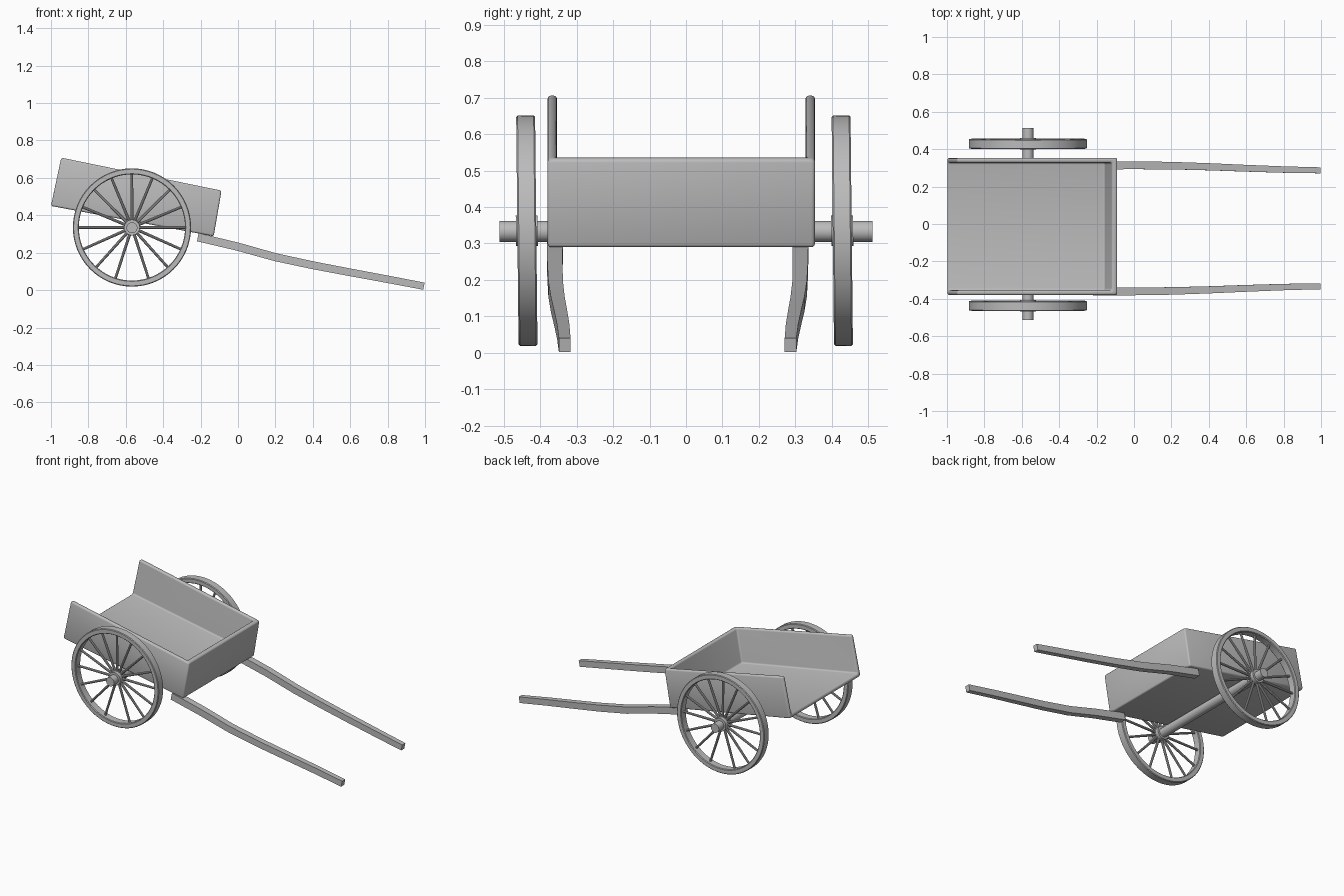
import bpy, bmesh, math
from mathutils import Vector, Matrix

if "Cube" in bpy.data.objects:
    bpy.data.objects.remove(bpy.data.objects["Cube"])

wood = bpy.data.materials.new("grey wood")
wood.diffuse_color = (0.5, 0.5, 0.5, 1)
wood.use_nodes = True
wood.node_tree.nodes["Principled BSDF"].inputs["Base Color"].default_value = wood.diffuse_color


def finish(bm, name, angle=35):
    bmesh.ops.recalc_face_normals(bm, faces=bm.faces)
    me = bpy.data.meshes.new(name)
    bm.to_mesh(me)
    bm.free()
    me.materials.append(wood)
    ob = bpy.data.objects.new(name, me)
    bpy.context.collection.objects.link(ob)
    bpy.ops.object.select_all(action='DESELECT')
    bpy.context.view_layer.objects.active = ob
    ob.select_set(True)
    bpy.ops.object.shade_smooth_by_angle(angle=math.radians(angle))
    return ob


def rod(bm, a, b, r1, r2, n=10):
    a, b = Vector(a), Vector(b)
    d = b - a
    m = Matrix.Translation((a + b) / 2) @ d.to_track_quat('Z', 'Y').to_matrix().to_4x4()
    bmesh.ops.create_cone(bm, cap_ends=True, segments=n, radius1=r1, radius2=r2,
                          depth=d.length, matrix=m)


# tray: tilted box open at the top and back, corners in order
# back bottom, front bottom, front top, back top
outer = [(-1.0, 0.45), (-0.13, 0.288), (-0.088, 0.532), (-0.945, 0.708)]
inner = [(-0.995, 0.475), (-0.156, 0.319), (-0.118, 0.538), (-0.945, 0.708)]
bm = bmesh.new()
L = [bm.verts.new((x, -0.380, z)) for x, z in outer]
R = [bm.verts.new((x, 0.354, z)) for x, z in outer]
l = [bm.verts.new((x, -0.354, z)) for x, z in inner]
r = [bm.verts.new((x, 0.328, z)) for x, z in inner]
for f in (L, R, l, r,
          (L[0], R[0], R[1], L[1]), (L[1], R[1], R[2], L[2]),
          (l[0], r[0], r[1], l[1]), (l[1], r[1], r[2], l[2]),
          (L[3], L[2], l[2], l[3]), (R[3], R[2], r[2], r[3]), (L[2], R[2], r[2], l[2]),
          (L[0], L[3], l[3], l[0]), (R[0], R[3], r[3], r[0]), (L[0], R[0], r[0], l[0])):
    bm.faces.new(f)
bmesh.ops.recalc_face_normals(bm, faces=bm.faces)
bmesh.ops.bevel(bm, geom=bm.edges[:], offset=0.01, segments=3, profile=0.5,
                affect='EDGES', clamp_overlap=True)
finish(bm, "cart_tray", 60)

# wheels: rim, hub and spokes
CX, CZ = -0.567, 0.335
SPOKES = [22.5 * i for i in range(9)] + [204, 228, 252, 288, 312, 336]
for name, y0 in (("front_wheel", -0.437), ("back_wheel", 0.429)):
    bm = bmesh.new()
    n = 64
    prof = [(0.284, -0.022), (0.288, -0.026), (0.312, -0.026), (0.316, -0.022),
            (0.316, 0.022), (0.312, 0.026), (0.288, 0.026), (0.284, 0.022)]
    rings = []
    for i in range(n):
        t = 2 * math.pi * i / n
        rings.append([bm.verts.new((d * math.cos(t), w, d * math.sin(t))) for d, w in prof])
    for i in range(n):
        p, q = rings[i], rings[(i + 1) % n]
        for j in range(8):
            k = (j + 1) % 8
            bm.faces.new((p[j], p[k], q[k], q[j]))
    rod(bm, (0, -0.03, 0), (0, 0.03, 0), 0.042, 0.042, 32)
    for a in SPOKES:
        t = math.radians(a)
        d = Vector((math.cos(t), 0, math.sin(t)))
        rod(bm, d * 0.03, d * 0.29, 0.008, 0.007)
    ob = finish(bm, name)
    ob.location = (CX, y0, CZ)
    ob.rotation_euler = (math.radians(0.6), 0, 0)

# axle
bm = bmesh.new()
rod(bm, (CX, -0.512, 0.333), (CX, 0.512, 0.333), 0.029, 0.029, 32)
finish(bm, "axle")

# pulling shafts: gently bent square bars
path = [(-0.215, 0.283, 0.0), (0.0, 0.232, 0.0), (0.2, 0.176, 0.002),
        (0.4, 0.133, 0.008), (0.6, 0.095, 0.016), (0.8, 0.058, 0.023), (0.994, 0.021, 0.027)]
for name, y0, sgn in (("front_shaft", -0.36, 1), ("back_shaft", 0.314, -1)):
    bm = bmesh.new()
    rings = []
    for i, (x, z, dy) in enumerate(path):
        t = i / (len(path) - 1)
        w, h = 0.022 - 0.006 * t, 0.022 - 0.003 * t
        y = y0 + sgn * dy
        rings.append([bm.verts.new((x + 0.2 * e * h, y + a * w, z + e * h))
                      for a, e in ((-1, -1), (1, -1), (1, 1), (-1, 1))])
    for p, q in zip(rings, rings[1:]):
        for j in range(4):
            k = (j + 1) % 4
            bm.faces.new((p[j], p[k], q[k], q[j]))
    bm.faces.new(rings[0])
    bm.faces.new(rings[-1][::-1])
    finish(bm, name, 50)
